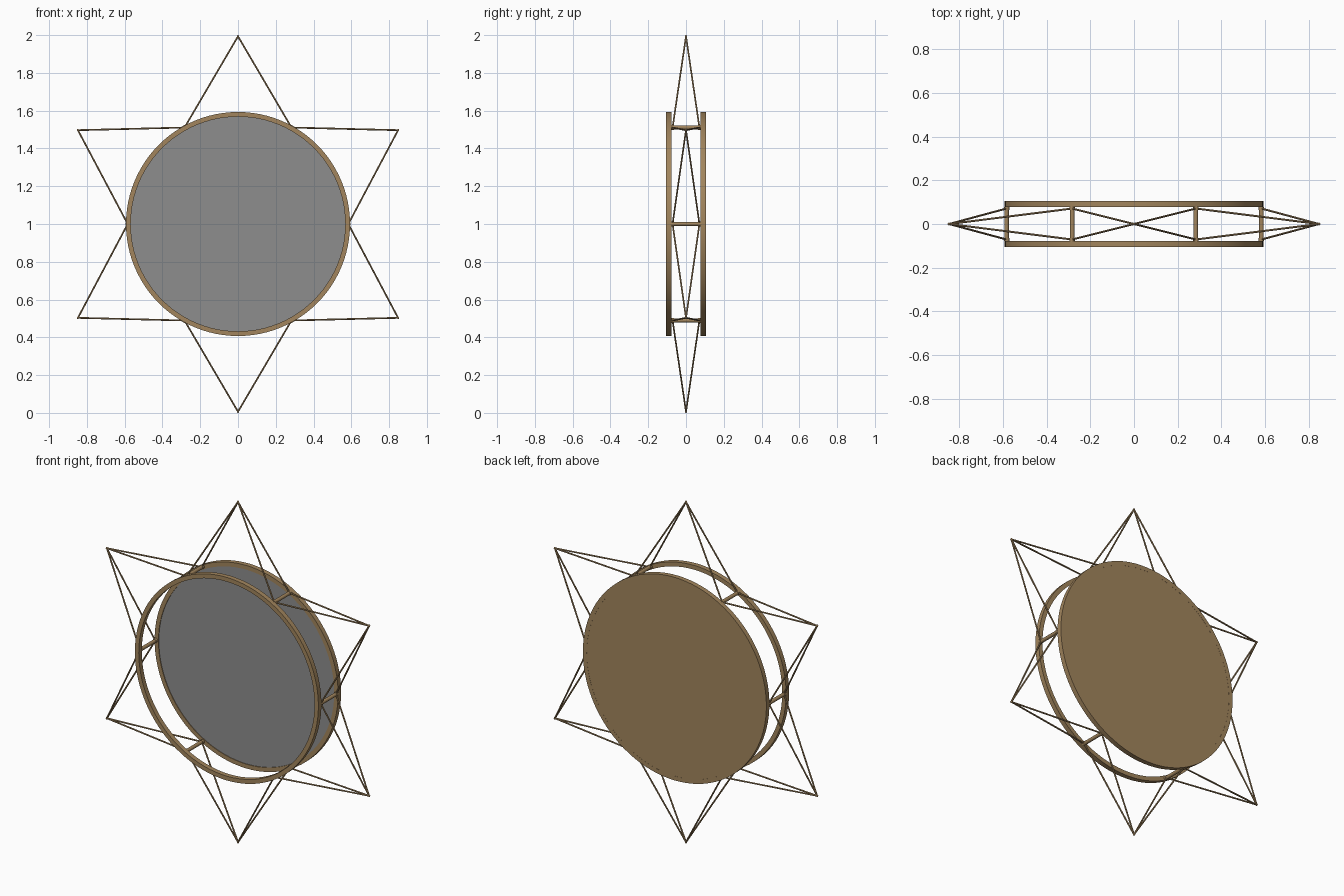
import bpy
import bmesh
from math import radians, sin, cos
from mathutils import Vector

cube = bpy.data.objects.get("Cube")
if cube:
    bpy.data.objects.remove(cube, do_unlink=True)

CENTRE = Vector((0, 0, 1))
RING_OUT, RING_IN = 0.593, 0.568
FACE_Y, INNER_Y = 0.105, 0.077
SEGMENTS = 96


def make_material(name, colour):
    mat = bpy.data.materials.new(name)
    mat.use_nodes = True
    mat.diffuse_color = colour
    mat.node_tree.nodes["Principled BSDF"].inputs["Base Color"].default_value = colour
    return mat


bronze = make_material("bronze", (0.36, 0.235, 0.11, 1))
grey = make_material("mirror grey", (0.27, 0.27, 0.27, 1))


def finish(name, bm, mat):
    bm.normal_update()
    bmesh.ops.recalc_face_normals(bm, faces=bm.faces)
    mesh = bpy.data.meshes.new(name)
    bm.to_mesh(mesh)
    bm.free()
    mesh.materials.append(mat)
    obj = bpy.data.objects.new(name, mesh)
    bpy.context.collection.objects.link(obj)
    bpy.ops.object.select_all(action="DESELECT")
    obj.select_set(True)
    bpy.context.view_layer.objects.active = obj
    bpy.ops.object.shade_smooth_by_angle(angle=radians(35))
    return obj


def polar(radius, angle, y=0):
    return CENTRE + Vector((radius * cos(angle), y, radius * sin(angle)))


def rod(bm, start, end, radius, sides):
    # Cylinder between two points
    axis = end - start
    made = bmesh.ops.create_cone(bm, cap_ends=True, segments=sides, radius1=radius,
                                 radius2=radius, depth=axis.length)
    turn = axis.to_track_quat("Z", "Y").to_matrix()
    for v in made["verts"]:
        v.co = turn @ v.co + (start + end) / 2


def ring(name, y0, y1):
    # Rectangular section swept around the y axis
    bm = bmesh.new()
    section = [(RING_IN, y0), (RING_OUT, y0), (RING_OUT, y1), (RING_IN, y1)]
    loops = [[bm.verts.new(polar(r, radians(360 * i / SEGMENTS), y)) for r, y in section]
             for i in range(SEGMENTS)]
    for i, a in enumerate(loops):
        b = loops[(i + 1) % SEGMENTS]
        for j in range(4):
            k = (j + 1) % 4
            bm.faces.new((a[j], a[k], b[k], b[j]))
    return finish(name, bm, bronze)


# Front and back rings
ring("front_ring", -FACE_Y, -INNER_Y)
ring("back_ring", INNER_Y, FACE_Y)

# Mirror disc in the back ring: grey in front, bronze behind
bm = bmesh.new()
rod(bm, CENTRE + Vector((0, INNER_Y + 0.004, 0)), CENTRE + Vector((0, FACE_Y - 0.0005, 0)),
    RING_IN + 0.003, SEGMENTS)
disc = finish("mirror_disc", bm, bronze)
disc.data.materials.append(grey)
for face in disc.data.polygons:
    if face.normal.y < -0.9:
        face.material_index = 1

# Crossbars joining the rings, with a small collar at each end
ANCHORS = [radians(a) for a in (0, 61, 119, 180, 241, 299)]
bm = bmesh.new()
for a in ANCHORS:
    rod(bm, polar(0.584, a, -INNER_Y - 0.005), polar(0.584, a, INNER_Y + 0.005), 0.0105, 12)
    for side in (-1, 1):
        rod(bm, polar(0.584, a, side * 0.064), polar(0.584, a, side * 0.078), 0.0125, 12)
finish("crossbars", bm, bronze)

# Six wire points, each with four wires meeting at a rounded tip
WIRE, TIP = 0.0045, 0.0065
bm = bmesh.new()
for i in range(6):
    tip = polar(1 - TIP, radians(30 + 60 * i))
    tip.x *= 0.985
    for a in (ANCHORS[i], ANCHORS[(i + 1) % 6]):
        for y in (-0.071, 0.071):
            rod(bm, polar(0.584, a, y), tip, WIRE, 8)
    made = bmesh.ops.create_uvsphere(bm, u_segments=10, v_segments=6, radius=TIP)
    for v in made["verts"]:
        v.co += tip
finish("star_wires", bm, bronze)
